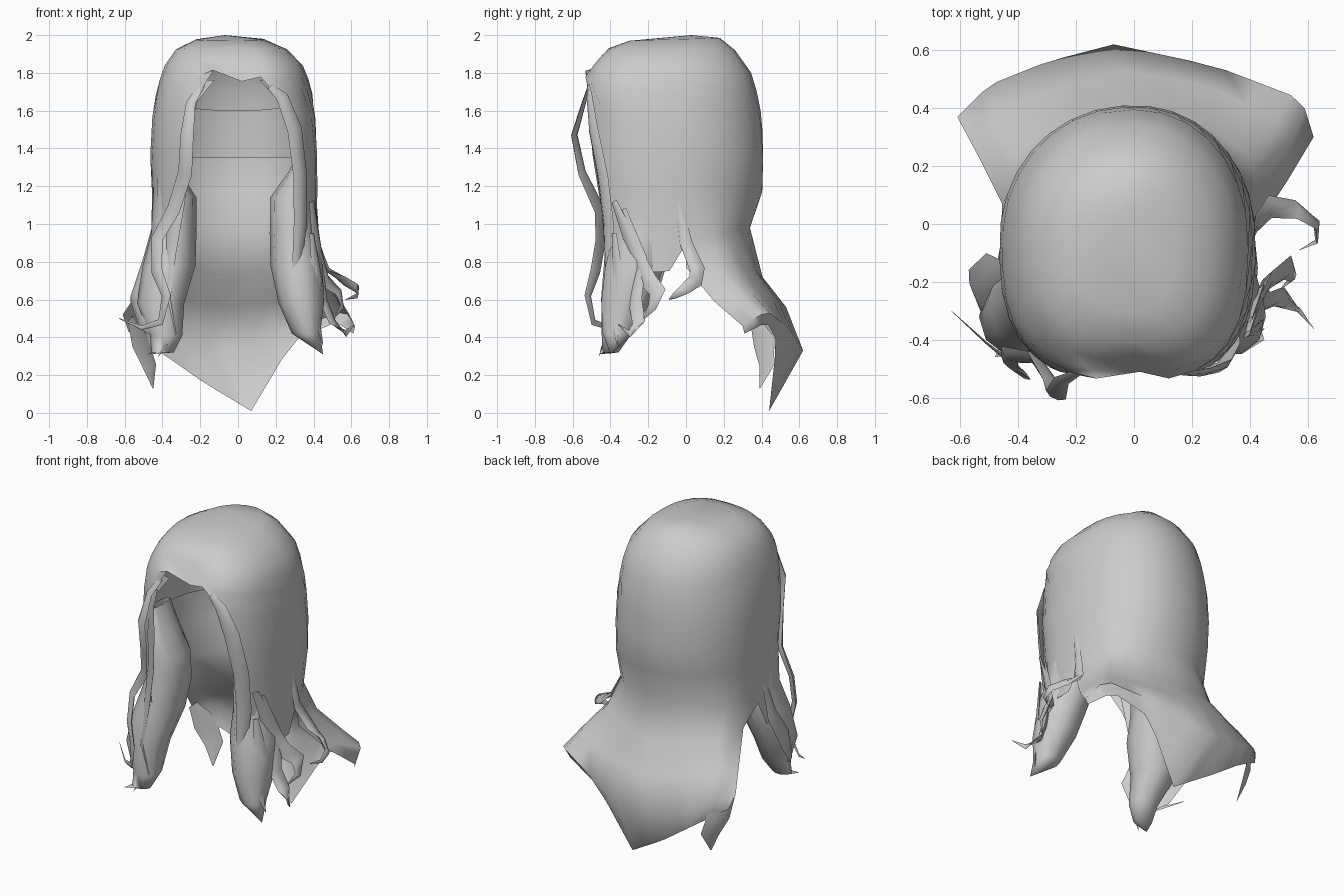
import bpy, bmesh, math
from mathutils import Vector

if "Cube" in bpy.data.objects:
    bpy.data.objects.remove(bpy.data.objects["Cube"])

hair = bpy.data.materials.new("hair_grey")
hair.diffuse_color = (0.6, 0.6, 0.6, 1)
hair.use_nodes = True
hair.node_tree.nodes["Principled BSDF"].inputs["Base Color"].default_value = hair.diffuse_color


def finish(name, bm):
    bmesh.ops.recalc_face_normals(bm, faces=bm.faces)
    me = bpy.data.meshes.new(name)
    bm.to_mesh(me)
    bm.free()
    me.materials.append(hair)
    ob = bpy.data.objects.new(name, me)
    bpy.context.collection.objects.link(ob)
    bpy.ops.object.select_all(action='DESELECT')
    ob.select_set(True)
    bpy.context.view_layer.objects.active = ob
    bpy.ops.object.shade_smooth_by_angle(angle=math.radians(65))


def spow(v, p):
    return math.copysign(abs(v) ** p, v)


# Cap rings: x left, x right, y front, y back, z front, z back, opening left, opening right
RINGS = [
    (-.22, .14, -.30, .18, 1.97, 1.985, 0, 0),
    (-.33, .26, -.41, .26, 1.93, 1.92, 0, 0),
    (-.39, .345, -.475, .345, 1.87, 1.80, 0, 0),
    (-.415, .375, -.515, .375, 1.82, 1.70, 0, 0),
    (-.435, .395, -.54, .395, 1.765, 1.60, .13, .12),
    (-.455, .41, -.55, .405, 1.62, 1.50, .255, .265),
    (-.465, .42, -.55, .41, 1.37, 1.35, .29, .31),
    (-.455, .42, -.53, .405, 1.15, 1.17, .31, .33),
    (-.46, .415, -.49, .34, .95, .98, .32, .33),
]
N, EXP_FRONT, EXP_BACK = 26, 2.7, 2.1
CAPE_FIRST, CAPE_LAST = 5, 21

# Cape rows from the right edge round the back to the left edge
CAPE = [
    [(.43, .00, .77), (.41, .23, .78), (.22, .36, .76), (-.02, .405, .72),
     (-.25, .36, .76), (-.43, .22, .78), (-.455, .07, .79)],
    [(.53, .15, .59), (.53, .34, .63), (.25, .48, .59), (-.04, .53, .56),
     (-.28, .47, .59), (-.50, .36, .62), (-.53, .22, .64)],
    [(.62, .30, .46), (.58, .43, .54), (.28, .545, .45), (-.07, .62, .33),
     (-.30, .56, .38), (-.50, .48, .47), (-.61, .37, .52)],
    [(.61, .31, .42), (.52, .43, .48), (.29, .48, .38), (.07, .44, .01),
     (-.18, .50, .16), (-.38, .50, .30), (-.58, .40, .43)],
]


def ring_points(xl, xr, yf, yb, zf, zb, gl, gr):
    start = math.asin((gr / xr) ** (EXP_FRONT / 2))
    end = 2 * math.pi - math.asin((gl / -xl) ** (EXP_FRONT / 2))
    cy, hy = (yf + yb) / 2, (yb - yf) / 2
    pts = []
    for j in range(N + 1):
        t = start + (end - start) * j / N
        e = 2 / (EXP_FRONT if math.cos(t) > 0 else EXP_BACK)
        s, c = spow(math.sin(t), e), spow(math.cos(t), e)
        x = s * (xr if s > 0 else -xl)
        z = zf + (zb - zf) * (1 - math.cos(t)) / 2
        if zf < 1:
            z -= .07 * math.sin(t) ** 4
        pts.append((x, cy - c * hy, z))
    return pts


def sample(row, u):
    f = u * (len(row) - 1)
    i = min(int(f), len(row) - 2)
    return Vector(row[i]).lerp(Vector(row[i + 1]), f - i)


# Cap with the face opening, continuing into the flared cape at the back
bm = bmesh.new()
grid = [[bm.verts.new(p) for p in ring_points(*r)] for r in RINGS]
crown = bm.verts.new((-.07, .03, 2.0))


def bridge(a, b):
    for k in range(len(a) - 1):
        bm.faces.new((a[k], b[k], b[k + 1], a[k + 1]))


for j in range(N):
    bm.faces.new((crown, grid[0][j], grid[0][j + 1]))
for a, b in zip(grid, grid[1:]):
    bridge(a, b)
span = CAPE_LAST - CAPE_FIRST
prev = grid[-1][CAPE_FIRST:CAPE_LAST + 1]
for row in CAPE:
    cur = [bm.verts.new(sample(row, k / span)) for k in range(span + 1)]
    bridge(prev, cur)
    prev = cur
# Side skirts narrowing onto the front locks
for part in (grid[-1][:CAPE_FIRST + 1], grid[-1][CAPE_LAST:]):
    skirt = [bm.verts.new((v.co.x * 1.03, -.30 + (v.co.y + .30) * .7, v.co.z - .15)) for v in part]
    bridge(part, skirt)
# Parting groove and fringe either side of it
for j in (0, N):
    grid[2][j].co += Vector((.02, .015, -.01))
    grid[3][j].co += Vector((.02, .005, -.065))
grid[4][0].co.z += .015
grid[4][N].co.z += .05
grid[4][N - 1].co.z += .02
bmesh.ops.remove_doubles(bm, verts=bm.verts, dist=.0005)
finish("hair_cap_and_cape", bm)

# Inner lining just under the upper cap
bm = bmesh.new()
lining = [[bm.verts.new((x * .95, -.06 + (y + .06) * .95, z)) for x, y, z in ring_points(*r)]
          for r in RINGS[4:7]]
for a, b in zip(lining, lining[1:]):
    bridge(a, b)
finish("inner_lining", bm)


# Big closed locks: horizontal sections x, y, z, half width, half depth
def lock(name, sections, tip, sides=10):
    bm = bmesh.new()
    prev = None
    for x, y, z, rx, ry in sections:
        cur = [bm.verts.new((x + rx * math.cos(k * math.tau / sides),
                             y + ry * math.sin(k * math.tau / sides), z)) for k in range(sides)]
        if prev:
            for k in range(sides):
                n = (k + 1) % sides
                bm.faces.new((prev[k], prev[n], cur[n], cur[k]))
        prev = cur
    end = bm.verts.new(tip)
    for k in range(sides):
        bm.faces.new((prev[k], prev[(k + 1) % sides], end))
    finish(name, bm)


lock("right_front_lock", [
    (.365, -.22, 1.42, .025, .10), (.335, -.23, 1.28, .065, .14), (.285, -.23, 1.14, .115, .16),
    (.29, -.22, .95, .122, .17), (.31, -.27, .78, .138, .165), (.335, -.32, .58, .12, .135),
    (.36, -.36, .42, .075, .085)],
    (.45, -.40, .31))
lock("left_front_lock", [
    (-.40, -.22, 1.42, .025, .10), (-.375, -.23, 1.28, .065, .14), (-.335, -.23, 1.14, .115, .16),
    (-.34, -.22, .95, .12, .17), (-.365, -.27, .78, .14, .165), (-.41, -.32, .58, .125, .135),
    (-.38, -.37, .41, .085, .08), (-.40, -.40, .32, .06, .045)],
    (-.48, -.46, .31))


# Thin tapered strands: flattened section swept along points
def strand(name, pts, width, thick=.35, head=.4):
    bm = bmesh.new()
    pts = [Vector(p) for p in pts]
    last = len(pts) - 1
    prev = None
    for i, p in enumerate(pts):
        tan = (pts[min(i + 1, last)] - pts[max(i - 1, 0)]).normalized()
        side = tan.cross(Vector((p.x, p.y, 0)).normalized()).normalized()
        out = side.cross(tan)
        f = i / last
        w = width * min(1, head + f * 2.5) * min(1, (1 - f) * 2.2 + .04)
        cur = [bm.verts.new(p + side * w * a + out * w * thick * b)
               for a, b in ((1, 0), (.4, 1), (-.4, 1), (-1, 0), (0, -1))]
        if prev:
            for k in range(5):
                n = (k + 1) % 5
                bm.faces.new((prev[k], prev[n], cur[n], cur[k]))
        else:
            bm.faces.new(cur)
        prev = cur
    bm.faces.new(prev)
    finish(name, bm)


strand("left_face_strand", [
    (-.19, -.51, 1.74), (-.25, -.54, 1.64), (-.27, -.59, 1.47), (-.28, -.55, 1.27),
    (-.34, -.46, 1.08), (-.43, -.45, .92), (-.43, -.48, .75), (-.38, -.52, .62),
    (-.41, -.49, .48), (-.51, -.41, .45), (-.63, -.30, .50)], .042)
strand("left_rim_strand", [
    (-.23, -.50, 1.66), (-.27, -.49, 1.55), (-.29, -.46, 1.35), (-.32, -.42, 1.1),
    (-.36, -.40, .85), (-.38, -.43, .6), (-.34, -.42, .42), (-.42, -.46, .30)], .045)
strand("right_rim_strand", [
    (.17, -.515, 1.73), (.235, -.51, 1.67), (.30, -.49, 1.50), (.33, -.44, 1.25),
    (.33, -.41, 1.0), (.31, -.41, .75), (.33, -.42, .5), (.43, -.40, .33)], .045)
strand("right_hook_strand", [
    (.41, -.04, 1.13), (.42, .00, .90), (.47, .06, .76), (.56, .05, .70),
    (.63, .00, .66), (.63, -.06, .62), (.57, -.09, .60)], .04)
strand("right_outer_strand", [
    (.40, -.33, 1.08), (.43, -.24, .82), (.45, -.27, .60), (.50, -.25, .48),
    (.57, -.30, .42), (.62, -.36, .47)], .042)
strand("right_middle_strand", [
    (.39, -.38, 1.12), (.42, -.27, .85), (.46, -.20, .70), (.53, -.15, .64),
    (.55, -.18, .56), (.50, -.23, .49)], .05)
strand("right_low_strand", [
    (.39, -.38, .95), (.42, -.36, .70), (.41, -.39, .50), (.45, -.36, .36)], .042)
strand("left_flare", [
    (-.44, -.16, 1.0), (-.48, -.18, .80), (-.54, -.23, .63),
    (-.50, -.34, .48), (-.41, -.42, .38)], .085, .2)
strand("left_cape_tip", [
    (-.57, .36, .50), (-.52, .41, .38), (-.47, .43, .25), (-.45, .39, .13)], .07, .2)
